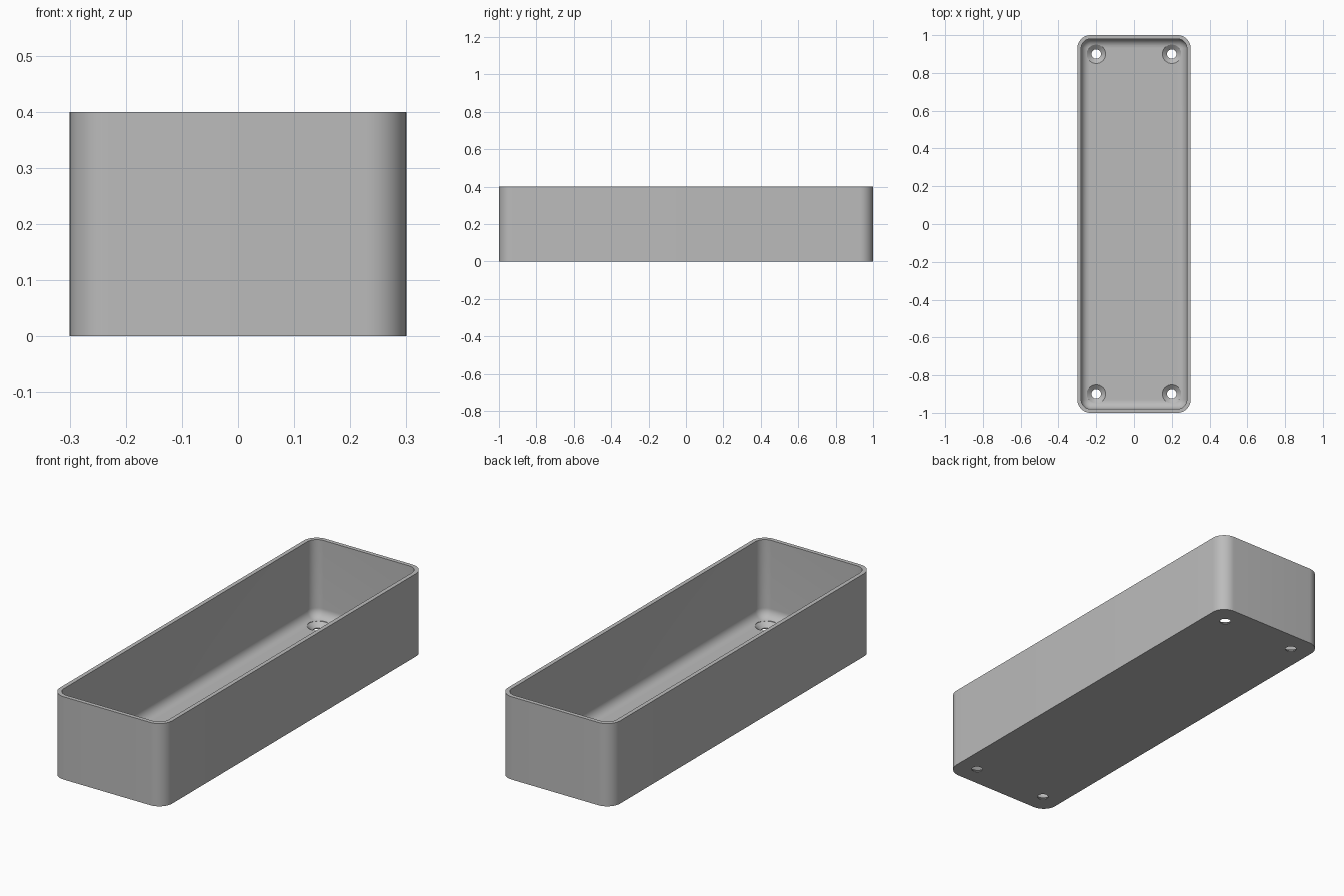
import bpy, bmesh, math

cube = bpy.data.objects.get("Cube")
if cube:
    bpy.data.objects.remove(cube, do_unlink=True)

HALF_X, HALF_Y, HEIGHT = 0.3, 1.0, 0.4
CORNER, WALL, FLOOR, FILLET = 0.07, 0.02, 0.025, 0.045
SEGMENTS = 12

grey = bpy.data.materials.new("plain grey")
grey.use_nodes = True
colour = (0.5, 0.5, 0.5, 1)
grey.diffuse_color = colour
grey.node_tree.nodes["Principled BSDF"].inputs["Base Color"].default_value = colour


def finish(bm, name):
    bmesh.ops.recalc_face_normals(bm, faces=bm.faces)
    mesh = bpy.data.meshes.new(name)
    bm.to_mesh(mesh)
    bm.free()
    mesh.materials.append(grey)
    obj = bpy.data.objects.new(name, mesh)
    bpy.context.collection.objects.link(obj)
    return obj


def loft(bm, rings):
    """Skin a stack of point rings and cap both ends."""
    loops = [[bm.verts.new(p) for p in ring] for ring in rings]
    for a, b in zip(loops, loops[1:]):
        for i in range(len(a)):
            j = (i + 1) % len(a)
            bm.faces.new((a[i], a[j], b[j], b[i]))
    bm.faces.new(loops[0])
    bm.faces.new(loops[-1])


def rounded_ring(inset, z):
    """Rounded rectangle, moved inwards from the outer wall."""
    r = CORNER - inset
    points = []
    for k, (sx, sy) in enumerate([(1, 1), (-1, 1), (-1, -1), (1, -1)]):
        for i in range(SEGMENTS + 1):
            a = math.pi / 2 * (k + i / SEGMENTS)
            points.append((sx * (HALF_X - CORNER) + r * math.cos(a),
                           sy * (HALF_Y - CORNER) + r * math.sin(a), z))
    return points


def circle(x, y, r, z, n=32):
    return [(x + r * math.cos(math.tau * i / n), y + r * math.sin(math.tau * i / n), z)
            for i in range(n)]


# Open tray: outer wall, rim, inner wall, filleted floor
rings = [rounded_ring(0, 0), rounded_ring(0, HEIGHT), rounded_ring(WALL, HEIGHT)]
for i in range(SEGMENTS + 1):
    a = math.pi / 2 * i / SEGMENTS
    rings.append(rounded_ring(WALL + FILLET * (1 - math.cos(a)),
                              FLOOR + FILLET * (1 - math.sin(a))))
bm = bmesh.new()
loft(bm, rings)
tray = finish(bm, "tray")

# Countersunk screw holes near the corners
bm = bmesh.new()
for x in (-0.2, 0.2):
    for y in (-0.9, 0.9):
        loft(bm, [circle(x, y, 0.025, -0.05), circle(x, y, 0.025, 0.004),
                  circle(x, y, 0.05, FLOOR), circle(x, y, 0.05, 0.1)])
cutter = finish(bm, "hole_cutter")
cut = tray.modifiers.new("screw holes", 'BOOLEAN')
cut.operation, cut.solver, cut.object = 'DIFFERENCE', 'EXACT', cutter

# Apply the cut, drop the helper and smooth the rounded parts
bpy.ops.object.select_all(action='DESELECT')
tray.select_set(True)
bpy.context.view_layer.objects.active = tray
bpy.ops.object.modifier_apply(modifier=cut.name)
bpy.data.objects.remove(cutter, do_unlink=True)
bpy.ops.object.shade_smooth_by_angle(angle=math.radians(30))
